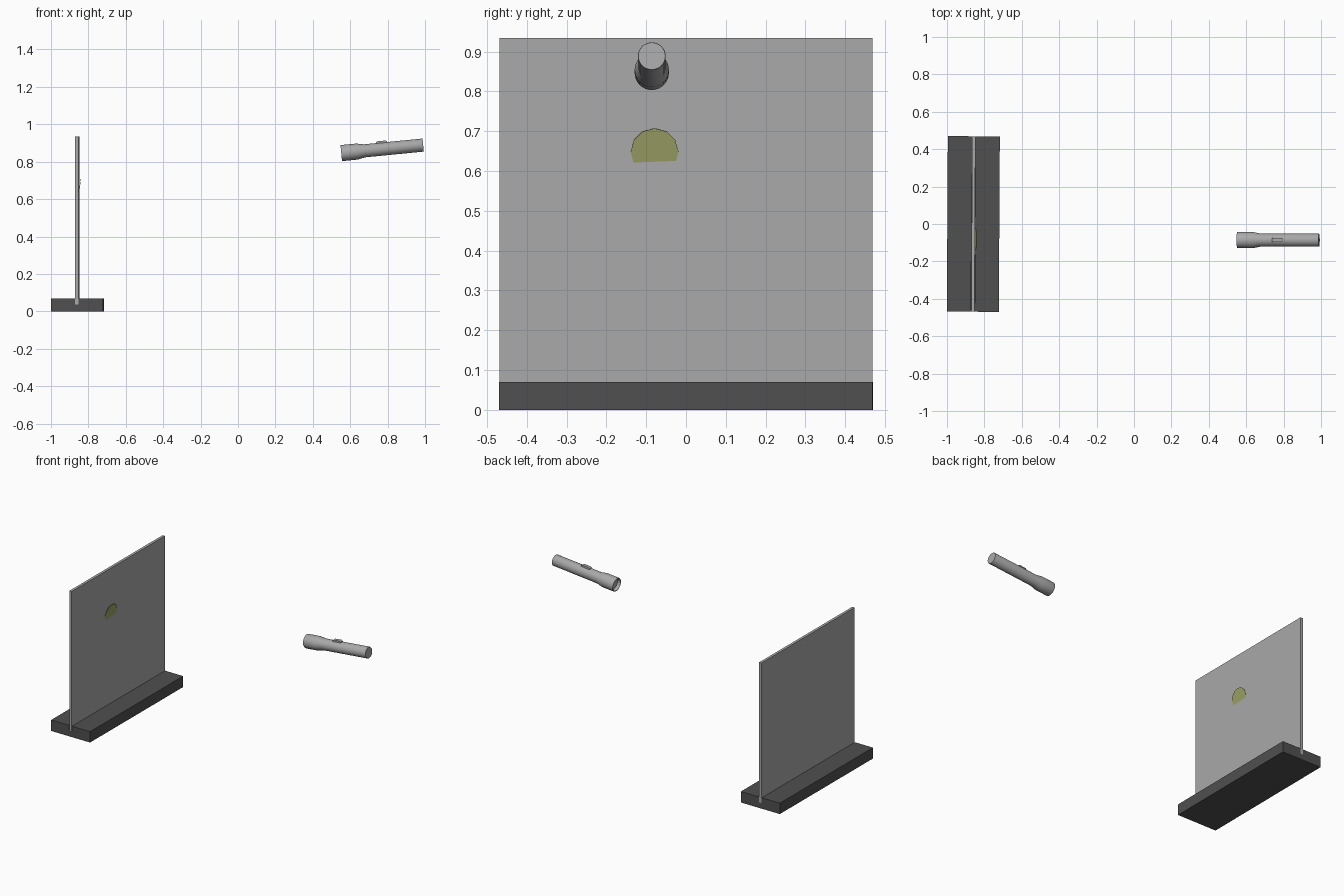
import bpy, bmesh, math
from mathutils import Matrix, Vector

cube = bpy.data.objects.get("Cube")
if cube:
    bpy.data.objects.remove(cube)


def material(name, rgb):
    m = bpy.data.materials.new(name)
    m.use_nodes = True
    m.diffuse_color = (*rgb, 1)
    m.node_tree.nodes["Principled BSDF"].inputs["Base Color"].default_value = (*rgb, 1)
    return m


GREY = material("light grey", (0.4, 0.4, 0.4))
DARK = material("dark grey", (0.08, 0.08, 0.08))
YELLOW = material("dull yellow", (0.34, 0.36, 0.13))


def finish(name, bm, mat, matrix=Matrix()):
    bmesh.ops.recalc_face_normals(bm, faces=bm.faces)
    mesh = bpy.data.meshes.new(name)
    bm.to_mesh(mesh)
    bm.free()
    mesh.materials.append(mat)
    ob = bpy.data.objects.new(name, mesh)
    ob.matrix_world = matrix
    bpy.context.collection.objects.link(ob)
    return ob


def prism(name, points, depth, mat, matrix=Matrix()):
    """Extrude an outline of 3D points along the depth vector."""
    bm = bmesh.new()
    face = bm.faces.new([bm.verts.new(p) for p in points])
    new = bmesh.ops.extrude_face_region(bm, geom=[face])["geom"]
    bmesh.ops.translate(bm, vec=depth, verts=[v for v in new if isinstance(v, bmesh.types.BMVert)])
    return finish(name, bm, mat, matrix)


# Stand: grooved base with an upright sheet, turned very slightly
stand = Matrix.Translation((-0.859, 0, 0)) @ Matrix.Rotation(math.radians(-0.33), 4, "Z")
half = 0.469
along = Vector((0, 2 * half, 0))
w, h, g, floor = 0.139, 0.07, 0.01, 0.036
base = [(-w, 0), (w, 0), (w, h), (g, h), (g, floor), (-g, floor), (-g, h), (-w, h)]
prism("base", [(x, -half, z) for x, z in base], along, DARK, stand)
t = 0.0085
sheet = [(-t, floor), (t, floor), (t, 0.935), (-t, 0.935)]
prism("screen", [(x, -half, z) for x, z in sheet], along, GREY, stand)

# Light spot: thin tilted disc whose lower part sinks into the screen
spot = Matrix.Translation((-0.8475, -0.079, 0.648)) @ Matrix.Rotation(math.radians(8), 4, "Y")
circle = [i * math.tau / 12 for i in range(12)]
prism("light_spot", [(0, 0.06 * math.sin(a), 0.06 * math.cos(a)) for a in circle],
      Vector((-0.002, 0, 0)), YELLOW, spot)

# Torch: lathed body along local z, head at the origin
torch = Matrix.Translation((0.552, -0.086, 0.846)) @ Matrix.Rotation(math.radians(84.4), 4, "Y")
profile = [(0, 0.02), (0.036, 0.02), (0.038, 0), (0.042, 0), (0.043, 0.004), (0.043, 0.085),
           (0.035, 0.125), (0.035, 0.437), (0.034, 0.44), (0, 0.44)]
bm = bmesh.new()
verts = [bm.verts.new((r, 0, z)) for r, z in profile]
edges = [bm.edges.new(pair) for pair in zip(verts, verts[1:])]
bmesh.ops.spin(bm, geom=verts + edges, cent=(0, 0, 0), axis=(0, 0, 1),
               angle=math.tau, steps=32)
bmesh.ops.remove_doubles(bm, verts=bm.verts, dist=0.0001)
body = finish("torch_body", bm, GREY, torch)

# Torch switch: long raised button with sloped ends
button = [(0.19, 0.03), (0.25, 0.03), (0.25, 0.039), (0.242, 0.044), (0.198, 0.044), (0.19, 0.039)]
prism("torch_switch", [(-r, -0.011, z) for z, r in button], Vector((0, 0.022, 0)), GREY, torch)

# Smooth the lathed body, keeping its rims crisp
bpy.ops.object.select_all(action="DESELECT")
body.select_set(True)
bpy.context.view_layer.objects.active = body
bpy.ops.object.shade_smooth_by_angle(angle=math.radians(25))
